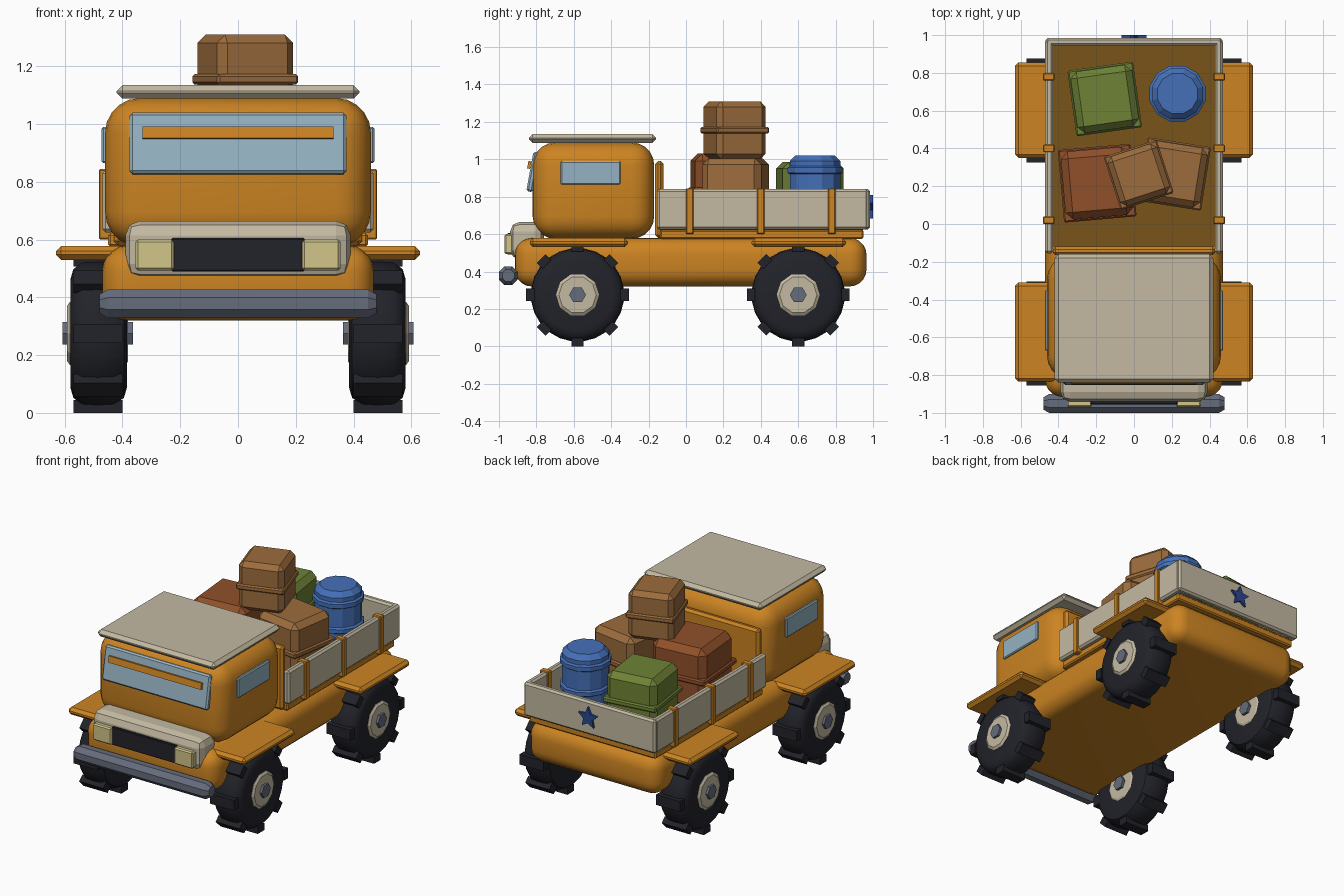
import bpy, bmesh
from math import pi, sin, cos, radians
from mathutils import Matrix

if "Cube" in bpy.data.objects:
    bpy.data.objects.remove(bpy.data.objects["Cube"])


def mat(name, hexcode):
    m = bpy.data.materials.new(name)
    rgb = [int(hexcode[i:i + 2], 16) / 255 for i in (0, 2, 4)]
    m.diffuse_color = [((c + .055) / 1.055) ** 2.4 for c in rgb] + [1]
    m.use_nodes = True
    m.node_tree.nodes["Principled BSDF"].inputs["Base Color"].default_value = m.diffuse_color
    return m


ORANGE, BEIGE = mat("orange", "CC8422"), mat("beige", "C4BAA2")
DARK, GLASS = mat("rubber", "22232A"), mat("glass", "95B2C2")
STEEL, LAMP = mat("steel", "666C7C"), mat("lamp", "D2C58A")
FLOOR, RUST = mat("floor", "7A5418"), mat("rust", "90502A")
BROWN, GREEN = mat("brown", "9C6C3C"), mat("green", "6E8236")
BLUE, NAVY = mat("blue", "4570B8"), mat("navy", "2A468E")


def finish(name, bm, m, matrix, bevel=0, seg=1, smooth=False):
    me = bpy.data.meshes.new(name)
    bmesh.ops.recalc_face_normals(bm, faces=bm.faces[:])
    bm.to_mesh(me)
    bm.free()
    ob = bpy.data.objects.new(name, me)
    bpy.context.collection.objects.link(ob)
    me.materials.append(m)
    ob.matrix_world = matrix
    if bevel:
        mod = ob.modifiers.new("bevel", 'BEVEL')
        mod.width, mod.segments = bevel, seg
        mod.limit_method = 'ANGLE'
    if smooth:
        for p in me.polygons:
            p.use_smooth = True
    return ob


def box(name, x, y, z, m, bevel=0.0, seg=1, rx=0, rz=0, smooth=False):
    """Box from (min, max) ranges, optionally turned about its own centre."""
    bm = bmesh.new()
    bmesh.ops.create_cube(bm, size=1)
    bmesh.ops.scale(bm, vec=[r[1] - r[0] for r in (x, y, z)], verts=bm.verts)
    mx = (Matrix.Translation([sum(r) / 2 for r in (x, y, z)])
          @ Matrix.Rotation(rz, 4, 'Z') @ Matrix.Rotation(rx, 4, 'X'))
    return finish(name, bm, m, mx, bevel, seg, smooth)


def lathe(name, profile, n, m, matrix, smooth=False):
    """Closed solid from (radius, height) rings round local z."""
    bm = bmesh.new()
    rings = [[bm.verts.new((r * cos(2 * pi * (i + .5) / n), r * sin(2 * pi * (i + .5) / n), h))
              for i in range(n)] for r, h in profile]
    for a, b in zip(rings, rings[1:]):
        for i in range(n):
            bm.faces.new((a[i], a[(i + 1) % n], b[(i + 1) % n], b[i]))
    bm.faces.new(rings[0])
    bm.faces.new(rings[-1])
    ob = finish(name, bm, m, matrix)
    if smooth:
        bpy.ops.object.select_all(action='DESELECT')
        bpy.context.view_layer.objects.active = ob
        ob.select_set(True)
        bpy.ops.object.shade_smooth_by_angle(angle=radians(40))
    return ob


# Body
box("chassis", (-.47, .47), (-.915, .965), (.32, .58), ORANGE, .09, 5, smooth=True)
box("cab", (-.46, .46), (-.82, -.17), (.575, 1.09), ORANGE, .12, 5, smooth=True)
box("roof", (-.42, .42), (-.84, -.16), (1.088, 1.135), BEIGE, .02)

# Glass
box("windshield", (-.375, .375), (-.835, -.80), (.825, 1.04), GLASS, .01, rx=-.18)
box("windshield_stripe", (-.33, .33), (-.846, -.83), (.95, .99), ORANGE, rx=-.18)

# Nose, grille and bumper
box("nose", (-.39, .39), (-.94, -.76), (.465, .665), BEIGE, .05, 2)
box("grille", (-.23, .23), (-.955, -.9), (.49, .605), DARK, .004)
side_x = Matrix.Rotation(pi / 2, 4, 'Y')
lathe("bumper", [(.035, -.48), (.054, -.45), (.054, .45), (.035, .48)], 8, STEEL,
      Matrix.Translation((0, -.95, .378)) @ side_x)

# Bed
box("bed_sill", (-.45, .45), (-.14, .95), (.575, .622), ORANGE, .008)
box("bed_floor", (-.43, .43), (-.12, .945), (.61, .63), FLOOR)
box("headboard", (-.43, .43), (-.165, -.12), (.58, .99), ORANGE, .015)
box("tailgate", (-.468, .468), (.943, .985), (.625, .84), BEIGE, .012)

for s in (-1, 1):
    tag = "left" if s > 0 else "right"

    def sx(a, b):
        return tuple(sorted((s * a, s * b)))

    box(f"side_window_{tag}", sx(.44, .472), (-.67, -.35), (.865, .99), GLASS, .006)
    box(f"headlight_{tag}", sx(.222, .355), (-.97, -.90), (.493, .6), LAMP, .008)
    box(f"bed_wall_{tag}", sx(.428, .47), (-.155, .975), (.625, .84), BEIGE, .012)
    for i, y in enumerate((.02, .40, .78)):
        box(f"stake_{tag}_{i}", sx(.42, .482), (y - .02, y + .02), (.6, .845), ORANGE, .005)
    for end, wy, f0, f1 in (("front", -.58, -.835, -.31), ("rear", .6, .35, .855)):
        box(f"fender_{end}_{tag}", sx(.37, .63), (f0, f1), (.53, .578), ORANGE, .018)
        # Wheel: tyre, treads, hub and bolt
        place = Matrix.Translation((0, wy, .275)) @ Matrix.Rotation(s * pi / 2, 4, 'Y')
        lathe(f"tyre_{end}_{tag}", [(.19, .385), (.225, .395), (.247, .43), (.25, .485),
                                    (.247, .54), (.225, .57), (.19, .58)], 24, DARK, place, True)
        lathe(f"hub_{end}_{tag}", [(.1, .38), (.115, .388), (.115, .582), (.1, .592)],
              10, BEIGE, place)
        lathe(f"hub_bolt_{end}_{tag}", [(.045, .363), (.045, .607)], 6, STEEL, place)
        bm = bmesh.new()
        for k in range(8):
            bmesh.ops.create_cube(bm, size=1, matrix=Matrix.Rotation(k * pi / 4, 4, 'Z')
                                  @ Matrix.Translation((.253, 0, .485))
                                  @ Matrix.Diagonal((.044, .066, .17, 1)))
        finish(f"treads_{end}_{tag}", bm, DARK, place)

# Tailgate star
bm = bmesh.new()
pts = [bm.verts.new(((.07 if i % 2 == 0 else .033) * sin(i * pi / 5), .98,
                     (.07 if i % 2 == 0 else .033) * cos(i * pi / 5))) for i in range(10)]
star = bm.faces.new(pts)
ext = bmesh.ops.extrude_face_region(bm, geom=[star])["geom"]
bmesh.ops.translate(bm, vec=(0, .02, 0), verts=[v for v in ext if isinstance(v, bmesh.types.BMVert)])
finish("tailgate_star", bm, NAVY, Matrix.Translation((0, 0, .74)))


# Cargo crates: lower box, rim and chamfered lid
def crate(name, cx, cy, size, z0, z1, deg, m):
    def part(suffix, w, a, b, bev):
        box(f"{name}_{suffix}", (cx - w / 2, cx + w / 2), (cy - w / 2, cy + w / 2), (a, b),
            m, bev, rz=radians(deg))
    mid = z0 + (z1 - z0) * .5
    part("body", size * .94, z0, z1, size * .1)
    part("rim", size, mid - .018, mid + .018, .008)


crate("rust_crate", -.195, .216, .385, .63, 1.03, 5, RUST)
crate("brown_crate", .213, .265, .34, .63, 1.005, -9, BROWN)
crate("top_crate", .025, .26, .295, 1.0, 1.31, 18, BROWN)
crate("green_crate", -.155, .662, .35, .63, .985, 8, GREEN)

# Barrel with two hoops
lathe("barrel", [(.125, .63), (.14, .65), (.14, .76), (.153, .768), (.153, .792), (.14, .8),
                 (.14, .92), (.153, .928), (.153, .955), (.14, .963), (.14, .99), (.11, 1.02)],
      12, BLUE, Matrix.Translation((.23, .69, 0)))
